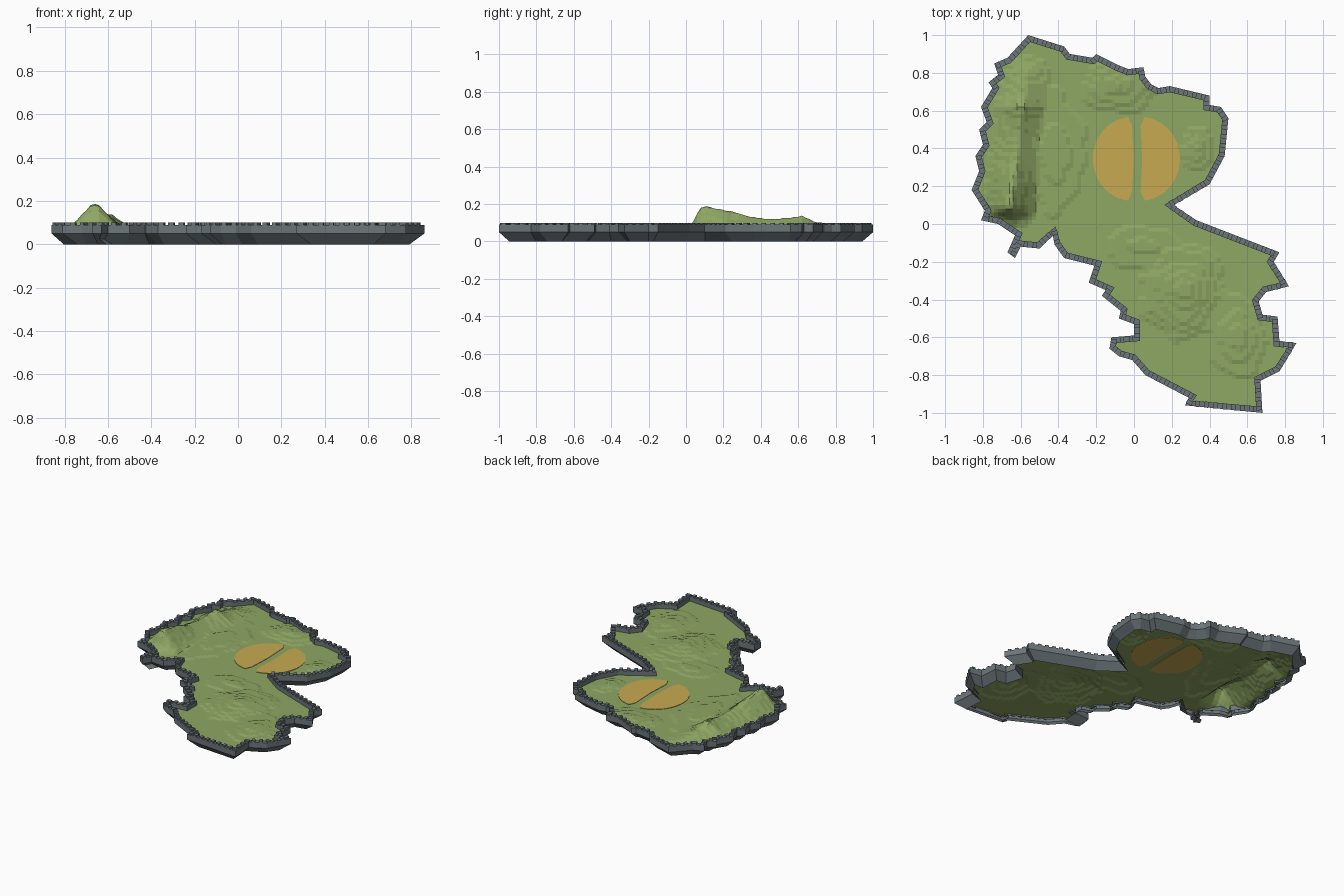
import bpy, bmesh, math
from mathutils import Vector

if "Cube" in bpy.data.objects:
    bpy.data.objects.remove(bpy.data.objects["Cube"])

GROUND, CELL, STEP = 0.06, 0.02, 0.006
WALL_TOP, WALL_W = 0.09, 0.032

OUTLINE = [Vector(p) for p in [  # outer wall line, clockwise from the top
    (-.56, 1.0), (-.37, .94), (-.34, .90), (-.22, .88), (-.20, .90), (-.08, .84), (-.03, .82),
    (.05, .83), (.06, .78), (.09, .74), (.13, .72), (.19, .73), (.40, .68), (.40, .63), (.46, .62),
    (.50, .56), (.48, .36), (.40, .21), (.21, .10), (.33, .02), (.77, -.15), (.74, -.20),
    (.82, -.33), (.70, -.36), (.66, -.41), (.68, -.48), (.76, -.49), (.77, -.62), (.86, -.63),
    (.77, -.78), (.67, -.83), (.68, -1.0), (.27, -.96), (.29, -.92), (.06, -.80), (-.01, -.72),
    (-.08, -.70), (-.13, -.66), (-.12, -.60), (0, -.59), (0, -.53), (-.08, -.50), (-.07, -.46),
    (-.17, -.38), (-.15, -.35), (-.24, -.31), (-.21, -.22), (-.37, -.18), (-.42, -.11),
    (-.43, -.06), (-.50, -.13), (-.60, -.12), (-.63, -.18), (-.67, -.15), (-.63, -.06), (-.72, 0),
    (-.81, .02), (-.79, .07), (-.86, .18), (-.82, .28), (-.84, .36), (-.80, .42), (-.82, .50),
    (-.78, .54), (-.81, .62), (-.75, .72), (-.77, .75), (-.72, .79), (-.74, .85), (-.67, .88)]]


def material(name, rgb):
    m = bpy.data.materials.new(name)
    m.diffuse_color = (*rgb, 1)
    m.use_nodes = True
    m.node_tree.nodes["Principled BSDF"].inputs["Base Color"].default_value = m.diffuse_color
    return m


GRASS = material("grass green", (.274, .386, .127))
SAND = material("sand yellow", (.57, .40, .085))
STONE = material("stone grey", (.15, .18, .195))


def finish(name, bm, mat):
    me = bpy.data.meshes.new(name)
    bm.to_mesh(me)
    bm.free()
    me.materials.append(mat)
    ob = bpy.data.objects.new(name, me)
    bpy.context.collection.objects.link(ob)
    return ob


def inset(pts, d):
    """Move a clockwise loop inwards by d with limited mitres."""
    out = []
    for i, p in enumerate(pts):
        a = (p - pts[i - 1]).normalized()
        b = (pts[(i + 1) % len(pts)] - p).normalized()
        n1, n2 = Vector((a.y, -a.x)), Vector((b.y, -b.x))
        n = (n1 + n2).normalized()
        out.append(p + n * d / max(n.dot(n1), .65))
    return out


def inside(x, y, poly):
    hit = False
    for i, b in enumerate(poly):
        a = poly[i - 1]
        if (a.y > y) != (b.y > y) and x < (b.x - a.x) * (y - a.y) / (b.y - a.y) + a.x:
            hit = not hit
    return hit


def lerp_table(table, t):
    if t <= table[0][0]:
        return table[0][1]
    for (t0, v0), (t1, v1) in zip(table, table[1:]):
        if t <= t1:
            return v0 + (v1 - v0) * (t - t0) / (t1 - t0)
    return table[-1][1]


# ridge height along y, ridge position along y, and low hills (x, y, rx, ry, height)
RIDGE = [(-.02, 0), (.03, .03), (.07, .115), (.10, .128), (.15, .12), (.27, .095), (.33, .075),
         (.45, .06), (.55, .066), (.62, .08), (.68, .05), (.8, .025), (.9, 0)]
CREST = [(.1, -.66), (.35, -.63), (.62, -.60), (.9, -.55)]
HILLS = [(.26, -.35, .26, .30, .034), (.05, -.12, .28, .16, .014), (.55, -.6, .17, .26, .022),
         (-.42, .38, .22, .42, .016), (-.08, .73, .24, .16, .024), (.33, .40, .10, .15, .018)]


def height(x, y):
    t = max(0, 1 - max(0, abs(x - lerp_table(CREST, y)) - .015) / .13)
    h = lerp_table(RIDGE, y) * t ** 1.2
    for cx, cy, rx, ry, top in HILLS:
        r = math.hypot((x - cx) / rx, (y - cy) / ry)
        wave = .12 * math.sin(19 * x + 13 * y) * math.sin(23 * y - 9 * x)
        h = max(h, top * max(0, 1 - r + wave * r))
    return GROUND + STEP * math.floor(h / STEP + .3)


# terraced ground sheet, clipped along the middle of the wall
mid = inset(OUTLINE, WALL_W / 2)
bm = bmesh.new()
verts = {}


def vert(i, j):
    if (i, j) not in verts:
        x, y = i * CELL, j * CELL
        verts[i, j] = bm.verts.new((x, y, height(x, y)))
    return verts[i, j]


for i in range(-44, 44):
    for j in range(-51, 51):
        if inside((i + .5) * CELL, (j + .5) * CELL, mid):
            bm.faces.new([vert(i, j), vert(i + 1, j), vert(i + 1, j + 1), vert(i, j + 1)])
finish("terrain", bm, GRASS)

# wall: sloped foot, upright face, flat top and inner face
bm = bmesh.new()
rings = [[bm.verts.new((p.x, p.y, z)) for p in inset(OUTLINE, d)]
         for d, z in [(.05, 0), (0, .05), (0, WALL_TOP), (WALL_W, WALL_TOP), (WALL_W, .05)]]
for lo, hi in zip(rings, rings[1:]):
    for k in range(len(lo)):
        bm.faces.new([lo[k], hi[k], hi[k - 1], lo[k - 1]])
bmesh.ops.recalc_face_normals(bm, faces=bm.faces)
finish("boundary_wall", bm, STONE)

# battlements spaced evenly along the wall
bm = bmesh.new()
gap = 0
for i, b in enumerate(mid):
    a = mid[i - 1]
    edge = b - a
    along = edge.normalized()
    side = Vector((-along.y, along.x)) * WALL_W / 2
    while gap < edge.length:
        c = a + along * gap
        u = along * .011
        ring = [c - u - side, c + u - side, c + u + side, c - u + side]
        lo = [bm.verts.new((p.x, p.y, WALL_TOP)) for p in ring]
        hi = [bm.verts.new((p.x, p.y, .10)) for p in ring]
        bm.faces.new(hi)
        for k in range(4):
            bm.faces.new([lo[k - 1], lo[k], hi[k], hi[k - 1]])
        gap += .048
    gap -= edge.length
bmesh.ops.recalc_face_normals(bm, faces=bm.faces)
finish("battlements", bm, STONE)

# two sand half discs, showing on both sides of the ground sheet
for name, cx, sign in [("sand_left", -.01, -1), ("sand_right", .035, 1)]:
    bm = bmesh.new()
    arc = []
    for k in range(25):
        t = math.radians(-84 + 168 * k / 24)
        arc.append((cx + sign * .208 * math.cos(t), .345 + .222 * math.sin(t)))
    arc.append((cx, .52))
    arc.append((cx + .008, .345))
    arc.append((cx, .17))
    face = bm.faces.new([bm.verts.new((x, y, GROUND - .002)) for x, y in arc])
    ext = bmesh.ops.extrude_face_region(bm, geom=[face], use_keep_orig=True)
    bmesh.ops.translate(bm, vec=(0, 0, .005),
                        verts=[v for v in ext["geom"] if isinstance(v, bmesh.types.BMVert)])
    bmesh.ops.recalc_face_normals(bm, faces=bm.faces)
    finish(name, bm, SAND)
